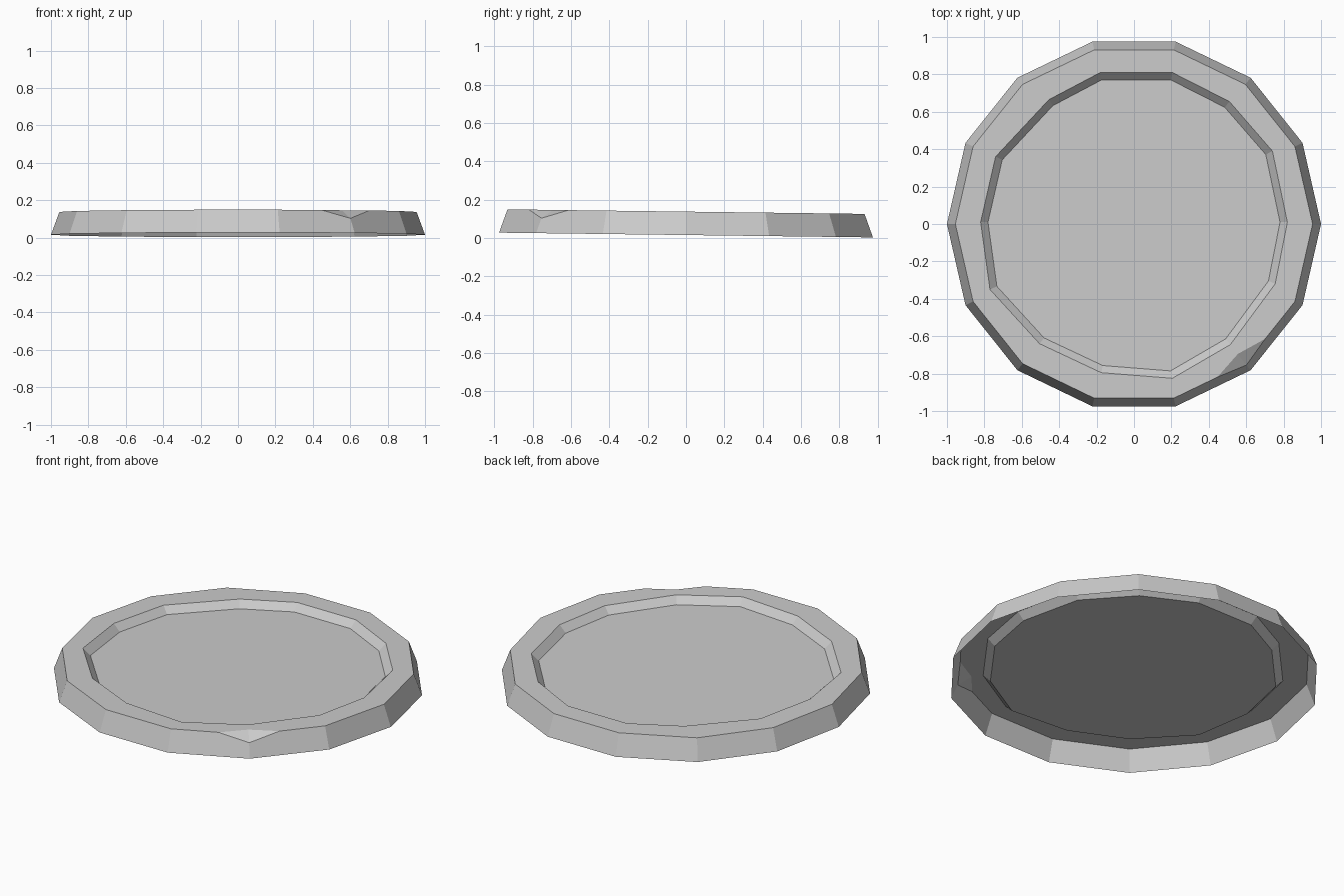
import bpy, bmesh
from math import cos, sin, tau

cube = bpy.data.objects.get("Cube")
if cube:
    bpy.data.objects.remove(cube)

SIDES, NOTCH = 14, 12
TILT = -0.0127
BASE_Z, RIM_Z, FLOOR_Z = 0.015, 0.137, 0.097

# Plain grey material
grey = bpy.data.materials.new("plain_grey")
grey.use_nodes = True
colour = (0.6, 0.6, 0.6, 1)
grey.diffuse_color = colour
grey.node_tree.nodes["Principled BSDF"].inputs["Base Color"].default_value = colour

bm = bmesh.new()


def vert(x, y, z):
    """Add a vertex on the slightly tilted dish."""
    return bm.verts.new((x, y, z + TILT * y))


def circle(radius, z):
    angles = [tau * i / SIDES for i in range(SIDES)]
    return [vert(radius * cos(a), radius * sin(a), z) for a in angles]


# Slightly uneven outline of the sunken floor
outline = [(.82, .01), (.74, .39), (.51, .655), (.205, .81), (-.18, .81),
           (-.455, .665), (-.74, .36), (-.82, .01), (-.77, -.35), (-.505, -.64),
           (-.175, -.795), (.205, -.825), (.515, -.645), (.755, -.32)]

base = circle(1.0, BASE_Z)
top = circle(0.955, RIM_Z)
step = [vert(x, y, RIM_Z) for x, y in outline]
floor = [vert(x * 0.952, y * 0.952, FLOOR_Z) for x, y in outline]

# Chipped corner: two points on the rim edge, one on the rim, one down the wall
corner = top[NOTCH]
before = bm.verts.new(top[NOTCH - 1].co.lerp(corner.co, 0.61))
after = bm.verts.new(corner.co.lerp(top[NOTCH + 1].co, 0.4))
back = vert(0.555, -0.695, RIM_Z)
low = bm.verts.new(corner.co.lerp(base[NOTCH].co, 0.36))
low.co.x, low.co.y = 0.601, -0.754

# Outer wall, flat rim and inner step, open underneath
for i in range(SIDES):
    j = (i + 1) % SIDES
    wall_top, rim_edge = [top[j], top[i]], [top[i], top[j]]
    if j == NOTCH:
        wall_top, rim_edge = [low, before, top[i]], [top[i], before, back]
    elif i == NOTCH:
        wall_top, rim_edge = [top[j], after, low], [back, after, top[j]]
    bm.faces.new([base[i], base[j]] + wall_top)
    bm.faces.new(rim_edge + [step[j], step[i]])
    bm.faces.new([step[i], step[j], floor[j], floor[i]])
bm.faces.new(floor)
bm.faces.new([before, low, back])
bm.faces.new([low, after, back])
bm.verts.remove(corner)

mesh = bpy.data.meshes.new("shallow_dish")
bm.to_mesh(mesh)
bm.free()
mesh.materials.append(grey)
dish = bpy.data.objects.new("shallow_dish", mesh)
bpy.context.collection.objects.link(dish)
